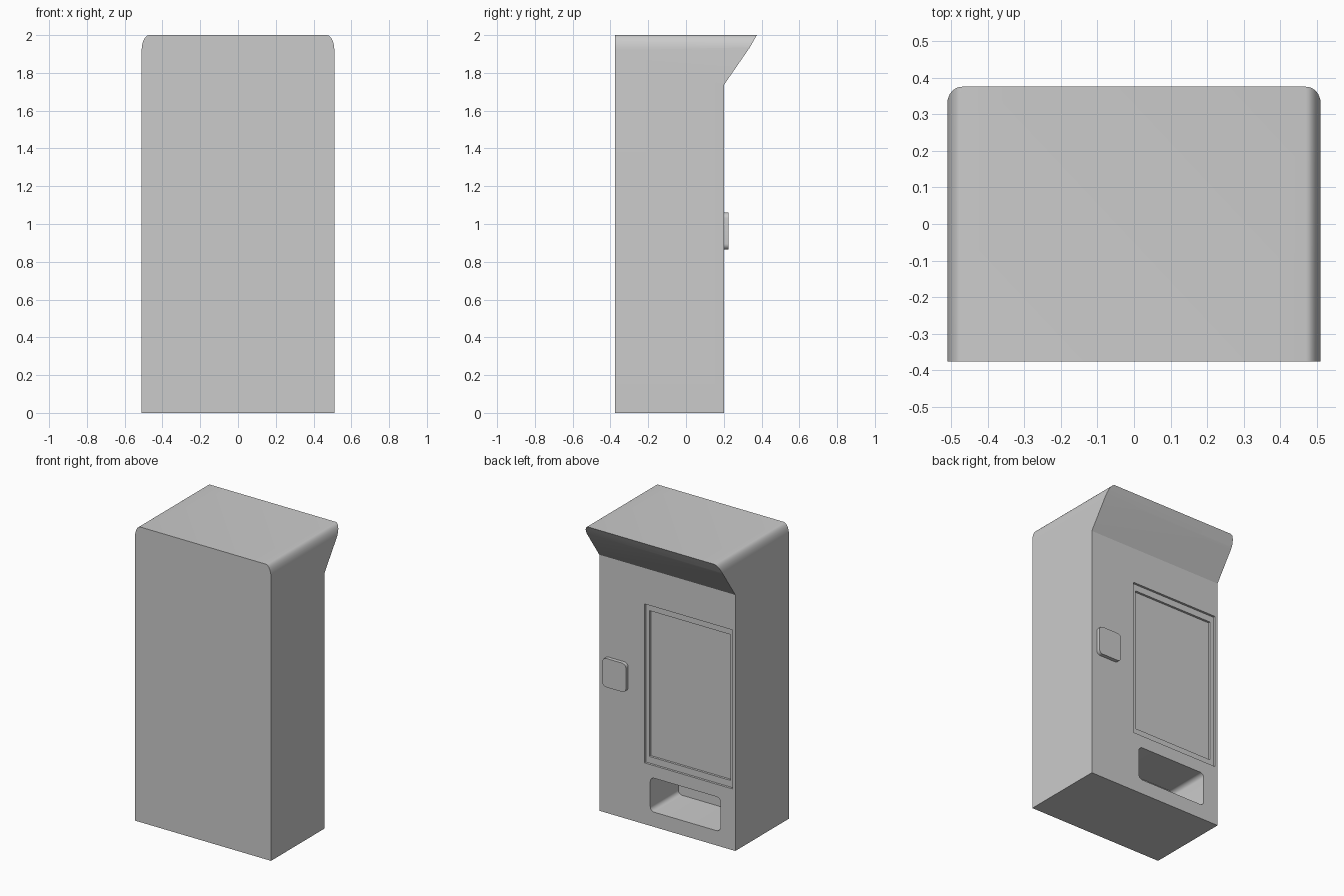
import bpy, bmesh, math

if "Cube" in bpy.data.objects:
    bpy.data.objects.remove(bpy.data.objects["Cube"])


def prism(name, outline, axis, lo, hi):
    """Extrude a 2D outline (XZ along y, or YZ along x) between lo and hi."""
    bm = bmesh.new()
    place = (lambda a, b, t: (a, t, b)) if axis == 'y' else (lambda a, b, t: (t, a, b))
    rings = [[bm.verts.new(place(a, b, t)) for a, b in outline] for t in (lo, hi)]
    n = len(outline)
    for r in rings:
        bm.faces.new(r)
    for i in range(n):
        j = (i + 1) % n
        bm.faces.new((rings[0][i], rings[0][j], rings[1][j], rings[1][i]))
    bmesh.ops.recalc_face_normals(bm, faces=bm.faces)
    mesh = bpy.data.meshes.new(name)
    bm.to_mesh(mesh)
    bm.free()
    ob = bpy.data.objects.new(name, mesh)
    bpy.context.collection.objects.link(ob)
    return ob


def arc(cx, cz, rx, rz, start, steps=8):
    """Quarter ellipse, counter-clockwise from start degrees."""
    angles = [math.radians(start + 90 * i / steps) for i in range(steps + 1)]
    return [(cx + rx * math.cos(a), cz + rz * math.sin(a)) for a in angles]


def rounded_rect(x0, x1, z0, z1, r):
    return (arc(x1 - r, z1 - r, r, r, 0) + arc(x0 + r, z1 - r, r, r, 90)
            + arc(x0 + r, z0 + r, r, r, 180) + arc(x1 - r, z0 + r, r, r, 270))


def rect(x0, x1, z0, z1):
    return [(x0, z0), (x1, z0), (x1, z1), (x0, z1)]


def combine(ob, tool, operation):
    """Apply a boolean and discard the tool object."""
    mod = ob.modifiers.new("cut", 'BOOLEAN')
    mod.operation, mod.object, mod.solver = operation, tool, 'EXACT'
    bpy.context.view_layer.objects.active = ob
    bpy.ops.object.modifier_apply(modifier=mod.name)
    bpy.data.objects.remove(tool)


def smooth(ob):
    bpy.ops.object.select_all(action='DESELECT')
    ob.select_set(True)
    bpy.context.view_layer.objects.active = ob
    bpy.ops.object.shade_smooth_by_angle(angle=math.radians(30))


FACE = 0.2  # y of the serving face

# Cabinet: side profile with flared canopy, trimmed to rounded top corners
side = [(-0.375, 0), (FACE, 0), (FACE, 1.735), (0.338, 1.935), (0.375, 2), (-0.375, 2)]
cabinet = prism("cabinet", side, 'x', -0.6, 0.6)
outline = ([(-0.51, -0.1), (0.51, -0.1)] + arc(0.47, 1.92, 0.04, 0.08, 0)
           + arc(-0.47, 1.92, 0.04, 0.08, 90))
combine(cabinet, prism("trim", outline, 'y', -0.5, 0.5), 'INTERSECT')

# Display window: two stepped recesses
combine(cabinet, prism("window_frame_cut", rect(-0.49, 0.172, 0.415, 1.492), 'y', FACE - 0.015, 0.3), 'DIFFERENCE')
combine(cabinet, prism("window_pane_cut", rect(-0.463, 0.145, 0.46, 1.448), 'y', FACE - 0.03, 0.3), 'DIFFERENCE')

# Collection tray
combine(cabinet, prism("tray_cut", rounded_rect(-0.398, 0.128, 0.10, 0.33, 0.03), 'y', FACE - 0.3, 0.3), 'DIFFERENCE')
smooth(cabinet)

# Payment pad
pad = prism("payment_pad", rounded_rect(0.293, 0.47, 0.865, 1.06, 0.03), 'y', FACE, FACE + 0.025)
smooth(pad)
